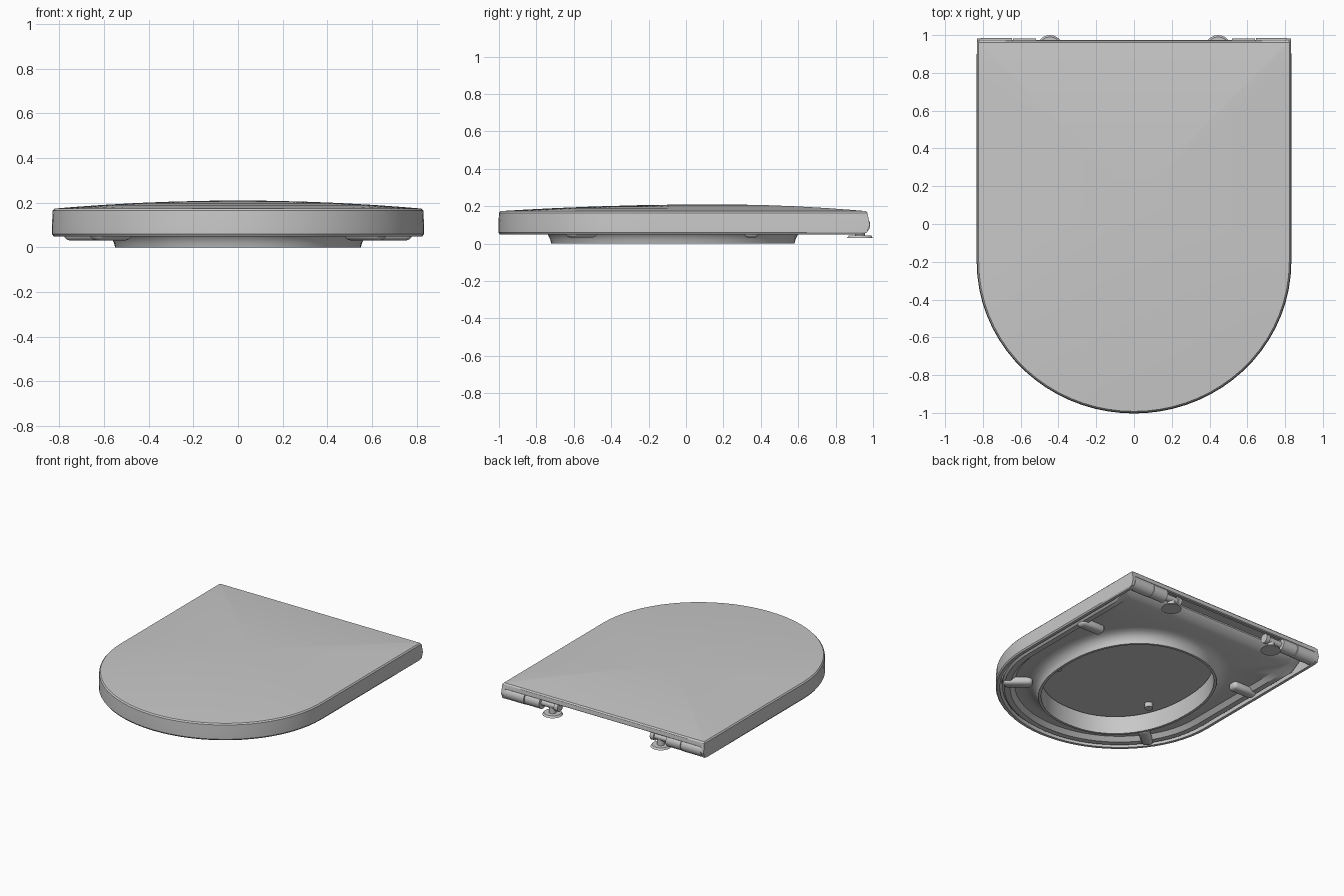
import bpy, bmesh
from math import sin, cos, pi, atan2, radians
from mathutils import Matrix

if "Cube" in bpy.data.objects:
    bpy.data.objects.remove(bpy.data.objects["Cube"], do_unlink=True)

GREY = (0.58, 0.58, 0.58, 1)
mat = bpy.data.materials.new("light grey plastic")
mat.use_nodes = True
mat.diffuse_color = GREY
bsdf = mat.node_tree.nodes["Principled BSDF"]
bsdf.inputs["Base Color"].default_value = GREY
bsdf.inputs["Roughness"].default_value = 0.5

CY = -0.2                # centre of the rounded front
HALF, NOSE = 0.83, 0.8   # half width and depth of the rounded front


def finish(name, bm, angle=30):
    bmesh.ops.recalc_face_normals(bm, faces=bm.faces)
    me = bpy.data.meshes.new(name)
    bm.to_mesh(me)
    bm.free()
    ob = bpy.data.objects.new(name, me)
    bpy.context.collection.objects.link(ob)
    me.materials.append(mat)
    bpy.ops.object.select_all(action="DESELECT")
    ob.select_set(True)
    bpy.context.view_layer.objects.active = ob
    bpy.ops.object.shade_smooth_by_angle(angle=radians(angle))
    return ob


def angles(half, back, extra=()):
    """Even directions plus the exact back corners and given back edge points."""
    out = {round(2 * pi * i / 72, 5) for i in range(72)}
    for x in (half, *extra):
        for s in (1, -1):
            out.add(round(atan2(back - CY, s * x), 5))
    return sorted(out)


def d_point(a, half, nose, back):
    """Point of a D outline: half ellipse in front, square corners behind."""
    c, s = cos(a), sin(a)
    if s < 0:
        r = ((c / half) ** 2 + (s / nose) ** 2) ** -0.5
    else:
        r = min(half / max(abs(c), 1e-6), (back - CY) / max(s, 1e-6))
    return r * c, CY + r * s


def hole_point(a, grow):
    """Point of the slightly squared oval opening, grown outwards."""
    c, s = cos(a), sin(a)
    n = 2.2
    r = (abs(c / (0.55 + grow)) ** n + abs(s / (0.65 + grow)) ** n) ** (-1 / n)
    return r * c, r * s - 0.07


def loft(bm, rings, closed=False):
    vs = [[bm.verts.new(p) for p in ring] for ring in rings]
    pairs = list(zip(vs, vs[1:])) + ([(vs[-1], vs[0])] if closed else [])
    for lo, hi in pairs:
        for i in range(len(lo)):
            j = (i + 1) % len(lo)
            bm.faces.new((lo[i], lo[j], hi[j], hi[i]))
    return vs


# Lid: crowned shell with a skirt, open along the back between two cheeks
BACK = 0.97
lid_angles = angles(HALF, BACK, (0.81, 0.80))


def lid_ring(inset, z, back_shift=0.0, open_z=None):
    ring = []
    for a in lid_angles:
        x0, y0 = d_point(a, HALF, NOSE, BACK)
        x, y = d_point(a, HALF - inset, NOSE - inset, BACK - inset)
        on_back = y0 > BACK - 0.001
        inside = on_back and abs(x0) < 0.805
        if on_back and not inside:
            y += back_shift
        ring.append((x, y, open_z if inside and open_z else z))
    return ring


def crown_ring(t):
    mid = 0.15
    pts = (d_point(a, HALF - 0.008, NOSE - 0.008, BACK - 0.008) for a in lid_angles)
    return [(x * t, mid + (y - mid) * t, 0.174 + 0.036 * (1 - t * t)) for x, y in pts]


bm = bmesh.new()
rings = [lid_ring(0.03, 0.15),
         lid_ring(0.025, 0.05, -0.02, 0.13),
         lid_ring(0.004, 0.05, -0.02, 0.13),
         lid_ring(-0.003, 0.06, -0.005, 0.135),
         lid_ring(-0.003, 0.10, 0.01, 0.14),
         lid_ring(0.0, 0.165)]
rings += [crown_ring(t) for t in (1, 0.9, 0.75, 0.55, 0.35, 0.15)]
vs = loft(bm, rings)
bm.faces.new(vs[0])
bm.faces.new(vs[-1])
finish("lid", bm)

# Seat ring: hollow underside, and a lip turned down around the opening
SEAT_HALF, SEAT_NOSE, SEAT_BACK = 0.79, 0.76, 0.86
seat_angles = angles(SEAT_HALF, SEAT_BACK)


def seat_ring(inset, z, back_z):
    ring = []
    for a in seat_angles:
        y0 = d_point(a, SEAT_HALF, SEAT_NOSE, SEAT_BACK)[1]
        x, y = d_point(a, SEAT_HALF - inset, SEAT_NOSE - inset, SEAT_BACK - inset)
        ring.append((x, y, back_z if y0 > SEAT_BACK - 0.001 else z))
    return ring


def hole_ring(grow, z):
    return [(*hole_point(a, grow), z) for a in seat_angles]


bm = bmesh.new()
loft(bm, [seat_ring(0, 0.145, 0.145),
          seat_ring(0, 0.065, 0.135),
          seat_ring(0.015, 0.052, 0.115),
          seat_ring(0.055, 0.052, 0.092),
          seat_ring(0.085, 0.08, 0.08),
          hole_ring(0.09, 0.08),
          hole_ring(0.05, 0.07),
          hole_ring(0.02, 0.05),
          hole_ring(0.005, 0.02),
          hole_ring(0.0, 0.0),
          hole_ring(-0.018, 0.0),
          hole_ring(-0.025, 0.13),
          hole_ring(0.0, 0.145)], closed=True)
finish("seat_ring", bm)


def cylinder(name, radius, length, loc, axis="Z", top=None):
    bm = bmesh.new()
    bmesh.ops.create_cone(bm, cap_ends=True, segments=24, radius1=radius,
                          radius2=radius if top is None else top, depth=length)
    turn = Matrix.Rotation(pi / 2, 4, "Y") if axis == "X" else Matrix()
    bm.transform(Matrix.Translation(loc) @ turn)
    return finish(name, bm)


def bumper(name, x, y, turn):
    bm = bmesh.new()
    bmesh.ops.create_cube(bm, size=1)
    bm.transform(Matrix.Diagonal((0.2, 0.08, 0.06, 1)))
    bmesh.ops.bevel(bm, geom=bm.edges[:], offset=0.025, segments=3,
                    profile=0.5, affect="EDGES")
    bm.transform(Matrix.Translation((x, y, 0.062)) @ Matrix.Rotation(turn, 4, "Z"))
    finish(name, bm)


# Bumpers and hinges, mirrored left and right
HY, HZ = 0.935, 0.1
for side, s in (("left", 1), ("right", -1)):
    bumper(side + "_rear_bumper", s * 0.68, 0.35, 0)
    bumper(side + "_front_bumper", s * 0.57, -0.56, -s * radians(39))
    cylinder(side + "_lid_buffer", 0.03, 0.04, (s * 0.41, -0.33, 0.135))
    cylinder(side + "_outer_barrel", 0.05, 0.165, (s * 0.728, HY, HZ), "X")
    cylinder(side + "_inner_barrel", 0.048, 0.12, (s * 0.58, HY, HZ), "X")
    cylinder(side + "_hinge_pin", 0.024, 0.16, (s * 0.46, HY, HZ), "X")
    cylinder(side + "_hinge_collar", 0.034, 0.03, (s * 0.395, HY, HZ), "X")
    cylinder(side + "_hinge_post", 0.026, 0.07, (s * 0.445, 0.93, 0.075))
    cylinder(side + "_hinge_foot", 0.07, 0.014, (s * 0.445, 0.93, 0.036), top=0.06)
